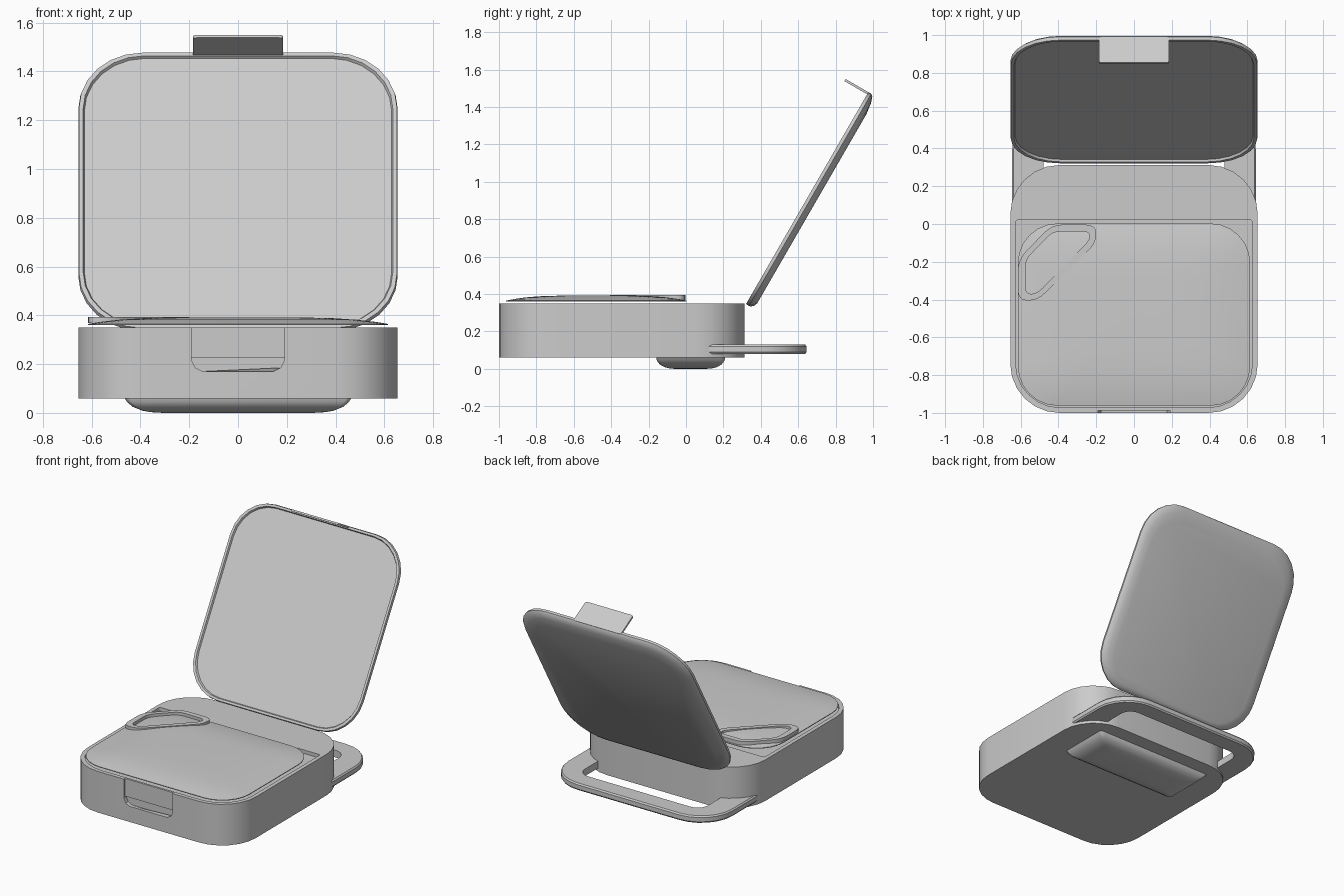
import bpy, bmesh, math
from mathutils import Matrix, Vector

if "Cube" in bpy.data.objects:
    bpy.data.objects.remove(bpy.data.objects["Cube"])


def rrect(x, y0, y1, rf, rb, z, n=6):
    """Rounded rectangle ring, symmetric in x; rf / rb are front / back radii."""
    pts = []
    for cx, cy, r, a0 in ((x - rb, y1 - rb, rb, 0), (-x + rb, y1 - rb, rb, 90),
                          (-x + rf, y0 + rf, rf, 180), (x - rf, y0 + rf, rf, 270)):
        for i in range(n + 1):
            a = math.radians(a0 + 90 * i / n)
            pts.append(Vector((cx + r * math.cos(a), cy + r * math.sin(a), z)))
    return pts


def round_poly(corners, r, z, n=4):
    """Polygon ring with each corner softened by a quadratic arc."""
    pts = []
    for i, c in enumerate(corners):
        c = Vector(c)
        a, b = Vector(corners[i - 1]), Vector(corners[(i + 1) % len(corners)])
        p = c + (a - c).normalized() * min(r, (a - c).length * .45)
        q = c + (b - c).normalized() * min(r, (b - c).length * .45)
        for k in range(n + 1):
            t = k / n
            v = p * (1 - t) ** 2 + c * 2 * t * (1 - t) + q * t * t
            pts.append(Vector((v.x, v.y, z)))
    return pts


def loft(name, rings, closed=False, matrix=None):
    """Skin a list of equal rings; cap the ends or close into a loop."""
    bm = bmesh.new()
    vs = [[bm.verts.new(p) for p in ring] for ring in rings]
    pairs = list(zip(vs, vs[1:])) + ([(vs[-1], vs[0])] if closed else [])
    for a, b in pairs:
        for i in range(len(a)):
            j = (i + 1) % len(a)
            bm.faces.new((a[i], a[j], b[j], b[i]))
    if not closed:
        bm.faces.new(vs[0][::-1])
        bm.faces.new(vs[-1])
    if matrix:
        bm.transform(matrix)
    bmesh.ops.recalc_face_normals(bm, faces=bm.faces)
    me = bpy.data.meshes.new(name)
    bm.to_mesh(me)
    bm.free()
    ob = bpy.data.objects.new(name, me)
    bpy.context.collection.objects.link(ob)
    return ob


def smooth(ob, angle=32):
    bpy.ops.object.select_all(action='DESELECT')
    ob.select_set(True)
    bpy.context.view_layer.objects.active = ob
    bpy.ops.object.shade_smooth_by_angle(angle=math.radians(angle))


def cut(ob, cutter):
    m = ob.modifiers.new("cut", 'BOOLEAN')
    m.operation, m.solver, m.object = 'DIFFERENCE', 'EXACT', cutter
    bpy.context.view_layer.objects.active = ob
    bpy.ops.object.modifier_apply(modifier=m.name)
    bpy.data.objects.remove(cutter)


# Case body with shallow top recess and stepped latch pocket
body = loft("case_body", [rrect(.655, -1, .312, .26, .26, z) for z in (.06, .35)])
cut(body, loft("recess_cutter", [rrect(.627, -.972, .022, .235, .015, z) for z in (.325, .4)]))
upright = Matrix.Rotation(math.radians(90), 4, 'X')
for low, top, depth in ((.17, .40, .013), (.17, .225, .026)):
    w = .19
    shape = [(-w, top), (-w, low), (w, low), (w, top)]
    rings = []
    for y in (-1 + depth, -1.1):
        ring = []
        for i, c in enumerate(shape):
            if 0 < i < 3:
                s = 1 if i == 2 else -1
                near, far = Vector((s * w, low + .045, -y)), Vector((s * (w - .045), low, -y))
                mid = Vector((s * (w - .015), low + .015, -y))
                ring += [near, mid, far] if i == 1 else [far, mid, near]
            else:
                ring.append(Vector((c[0], c[1], -y)))
        rings.append(ring)
    cut(body, loft("pocket_cutter", rings, matrix=upright))
smooth(body)

# Domed soft seal over the recess
seal = loft("domed_seal", [rrect(.615 - d, -.962 + d * .8, .003 - d * .8, r, r, z)
                           for d, r, z in ((.0, .21, .36), (0, .21, .365), (.05, .18, .373),
                                           (.13, .14, .382), (.22, .11, .388), (.34, .08, .391))])
smooth(seal)

# Triangular pull tab with a window
outer = [(-.615, -.19), (-.435, -.003), (-.20, -.003), (-.20, -.10), (-.51, -.405), (-.615, -.405)]
inner = [(-.575, -.19), (-.43, -.04), (-.235, -.04), (-.235, -.085), (-.515, -.37), (-.575, -.37)]
tab = loft("pull_tab", [round_poly(outer, .06, .368), round_poly(outer, .06, .394),
                        round_poly(inner, .04, .394), round_poly(inner, .04, .368)], closed=True)
smooth(tab)

# Open lid: local y runs up the lid, local z points out of its back
lid_mat = Matrix(((1, 0, 0, 0), (0, .5, .866, .32), (0, .866, -.5, .345), (0, 0, 0, 1)))
lid = loft("open_lid", [rrect(.57, .035, 1.20, .22, .20, .05),
                        rrect(.615, .015, 1.265, .25, .24, .042),
                        rrect(.645, .004, 1.30, .26, .26, .03),
                        rrect(.655, 0, 1.31, .26, .26, .018),
                        rrect(.652, .003, 1.307, .26, .26, 0),
                        rrect(.635, .018, 1.292, .25, .25, 0),
                        rrect(.63, .023, 1.287, .25, .25, .012)], matrix=lid_mat)
smooth(lid)

# Latch flap at the lid's free edge
flap_shape = [(-.185, .02), (.185, .02), (.185, -.14), (-.185, -.14)]
flap_mat = lid_mat @ Matrix(((1, 0, 0, 0), (0, 0, 1, 0), (0, 1, 0, 0), (0, 0, 0, 1)))
flap = loft("latch_flap", [round_poly(flap_shape, .015, z) for z in (1.297, 1.31)], matrix=flap_mat)
smooth(flap)

# Rear carrying handle loop with softened outer edge
handle = loft("carry_handle", [rrect(.637, 0, .637, .06, .24, .08), rrect(.645, 0, .645, .06, .25, .09),
                               rrect(.645, 0, .645, .06, .25, .12), rrect(.637, 0, .637, .06, .24, .13),
                               rrect(.48, .06, .52, .05, .08, .13), rrect(.48, .06, .52, .05, .08, .08)],
              closed=True)
smooth(handle)

# Rounded tilt foot under the rear
foot = loft("tilt_foot", [rrect(.467 - d, -.16 + e, .21 - e, .02, .02, z)
                          for d, e, z in ((0, 0, .065), (.012, .004, .045), (.035, .018, .025),
                                          (.075, .045, .009), (.11, .07, .003), (.16, .10, 0))])
smooth(foot, 40)
